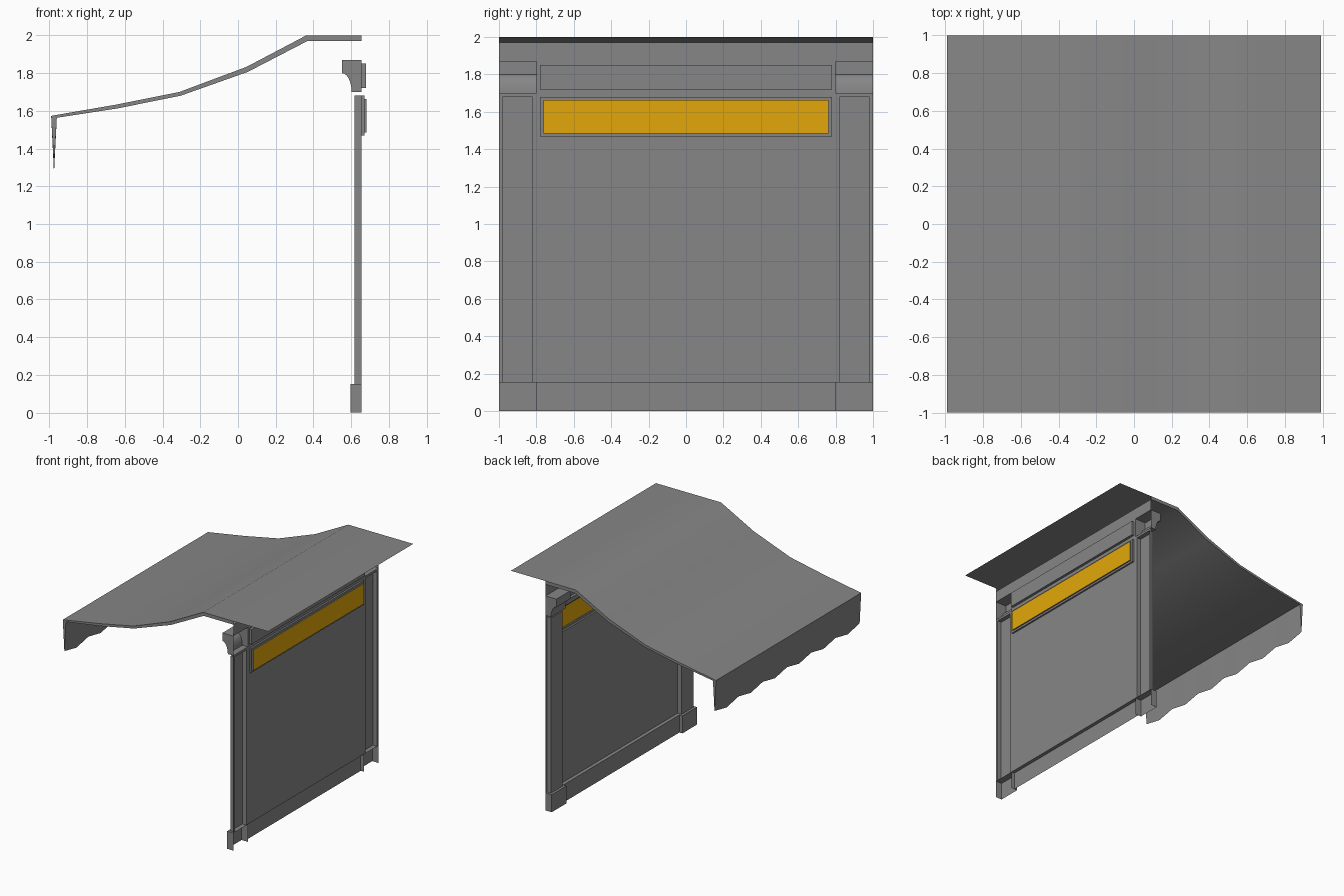
import bpy, bmesh, math

if "Cube" in bpy.data.objects:
    bpy.data.objects.remove(bpy.data.objects["Cube"])

WALL = 0.655  # x of the wall sheet; the shop front faces -x
GREY = (0.24, 0.24, 0.24, 1)
AMBER = (0.77, 0.39, 0.003, 1)


def paint(name, color):
    mat = bpy.data.materials.new(name)
    mat.diffuse_color = color
    mat.use_nodes = True
    mat.node_tree.nodes["Principled BSDF"].inputs["Base Color"].default_value = mat.diffuse_color
    return mat


grey, amber = paint("dark_grey", GREY), paint("amber", AMBER)


def make(name, verts, faces, smooth=None, mat=grey):
    bm = bmesh.new()
    vs = [bm.verts.new(v) for v in verts]
    for f in faces:
        bm.faces.new([vs[i] for i in f])
    bmesh.ops.remove_doubles(bm, verts=bm.verts, dist=1e-5)
    bmesh.ops.recalc_face_normals(bm, faces=bm.faces)
    # open shells: turn them to face the street (-x) and the sky
    if sum((f.normal.x - 2 * f.normal.z) * f.calc_area() for f in bm.faces) > 0:
        bmesh.ops.reverse_faces(bm, faces=bm.faces)
    me = bpy.data.meshes.new(name)
    bm.to_mesh(me)
    bm.free()
    me.materials.append(mat)
    ob = bpy.data.objects.new(name, me)
    bpy.context.collection.objects.link(ob)
    if smooth:
        bpy.ops.object.select_all(action='DESELECT')
        ob.select_set(True)
        bpy.context.view_layer.objects.active = ob
        bpy.ops.object.shade_smooth_by_angle(angle=math.radians(smooth))
    return ob


def tray(name, loops, cap=True):
    """Nested rectangles (y0, y1, z0, z1, x) bridged in order, the last one capped.
    Sides lying on the ground are left open."""
    verts, faces = [], []
    for y0, y1, z0, z1, x in loops:
        verts += [(x, y0, z0), (x, y1, z0), (x, y1, z1), (x, y0, z1)]
    for k in range(len(loops) - 1):
        for i in range(4):
            if i == 0 and loops[k][2] == 0:
                continue
            j = (i + 1) % 4
            faces.append((4 * k + i, 4 * k + j, 4 * k + 4 + j, 4 * k + 4 + i))
    if cap:
        n = 4 * len(loops) - 4
        faces.append((n, n + 1, n + 2, n + 3))
    return make(name, verts, faces)


def box_front(name, y0, y1, z0, z1, x):
    return tray(name, [(y0, y1, z0, z1, WALL), (y0, y1, z0, z1, x)])


# Wall sheet: a grid of cells with openings left for the parts set into it
BASE, P0, P1 = 0.153, 1.468, 1.68
CAP0, CAP1 = 1.70, 1.87
ys = [-1, -0.98, -0.82, -0.8, -0.78, 0.78, 0.8, 0.82, 0.98, 1]
zs = [BASE, P0, P1, CAP0, 1.72, 1.85, CAP1, 1.97]
holes = [(0, 0.78, P0, P1), (0, 0.78, 1.72, 1.85),
         (0.82, 0.98, BASE, P1), (0.8, 1, CAP0, CAP1)]
verts = [(WALL, y, z) for y in ys for z in zs]
faces = []
for i in range(len(ys) - 1):
    for k in range(len(zs) - 1):
        y, z = abs(ys[i] + ys[i + 1]) / 2, (zs[k] + zs[k + 1]) / 2
        if not any(a <= y < b and c < z < d for a, b, c, d in holes):
            n = i * len(zs) + k
            faces.append((n, n + len(zs), n + len(zs) + 1, n + 1))
make("wall", verts, faces)

# Baseboard and recessed upper panel
box_front("baseboard", -0.8, 0.8, 0, BASE, 0.624)
box_front("fascia_panel", -0.78, 0.78, 1.72, 1.85, 0.678)

# Transom window: stepped frame and coloured glass
g = (-0.762, 0.762, 1.485, 1.663)
tray("window_frame", [(-0.78, 0.78, P0, P1, WALL), (-0.78, 0.78, P0, P1, 0.67),
                      (*g, 0.67), (*g, 0.681)], cap=False)
make("window_glass", [(0.681, g[0], g[2]), (0.681, g[1], g[2]),
                      (0.681, g[1], g[3]), (0.681, g[0], g[3])],
     [(0, 1, 2, 3)], mat=amber)

# Pilasters, plinths and coved brackets on both sides
cove = [(0.55 + 0.052 * math.sin(t), CAP0 + 0.1 * math.cos(t))
        for t in (math.pi / 2 * i / 6 for i in range(7))]
bracket = [(WALL, CAP1), (0.55, CAP1)] + cove + [(WALL, CAP0)]
for side, s in (("left", -1), ("right", 1)):
    a, b = sorted((0.82 * s, 0.98 * s))
    box_front("pilaster_" + side, a, b, BASE, P1, 0.616)
    a, b = sorted((0.8 * s, s))
    box_front("plinth_" + side, a, b, 0, BASE, 0.595)
    n = len(bracket)
    make("bracket_" + side,
         [(x, y, z) for y in (a, b) for x, z in bracket],
         [(i, i + 1, n + i + 1, n + i) for i in range(n - 1)]
         + [tuple(range(n)), tuple(range(n, 2 * n))], smooth=30)

# Awning: curved slab, with a thin top sheet running on behind the wall
top = [(-0.99, 1.573), (-0.637, 1.634), (-0.309, 1.70), (0.046, 1.833),
       (0.363, 2.0), (WALL, 2.0), (0.99, 2.0)]
under = [(-0.96, 1.563), (-0.635, 1.613), (-0.303, 1.68), (0.052, 1.806),
         (0.369, 1.97), (WALL, 1.97)]
prof = top + under
n, m = len(prof), len(top)
faces = [(i, i + 1, n + i + 1, n + i) for i in range(n - 1) if i != m - 1]
for o in (0, n):
    faces += [(o + i, o + i + 1, o + m + i + 1, o + m + i) for i in range(m - 2)]
make("awning", [(x, y, z) for y in (-1, 1) for x, z in prof], faces, smooth=30)

# Valance: tapering wedge with a scalloped lower edge
verts, faces = [], []
for i in range(13):
    y = -1 + i / 6
    verts += [(-0.99, y, 1.573), (-0.975, y, 1.27 if i % 2 else 1.303),
              (-0.96, y, 1.563)]
for i in range(12):
    for j in (0, 1):
        a = 3 * i + j
        faces.append((a, a + 1, a + 4, a + 3))
faces += [(0, 1, 2), (36, 37, 38)]
make("valance", verts, faces)
